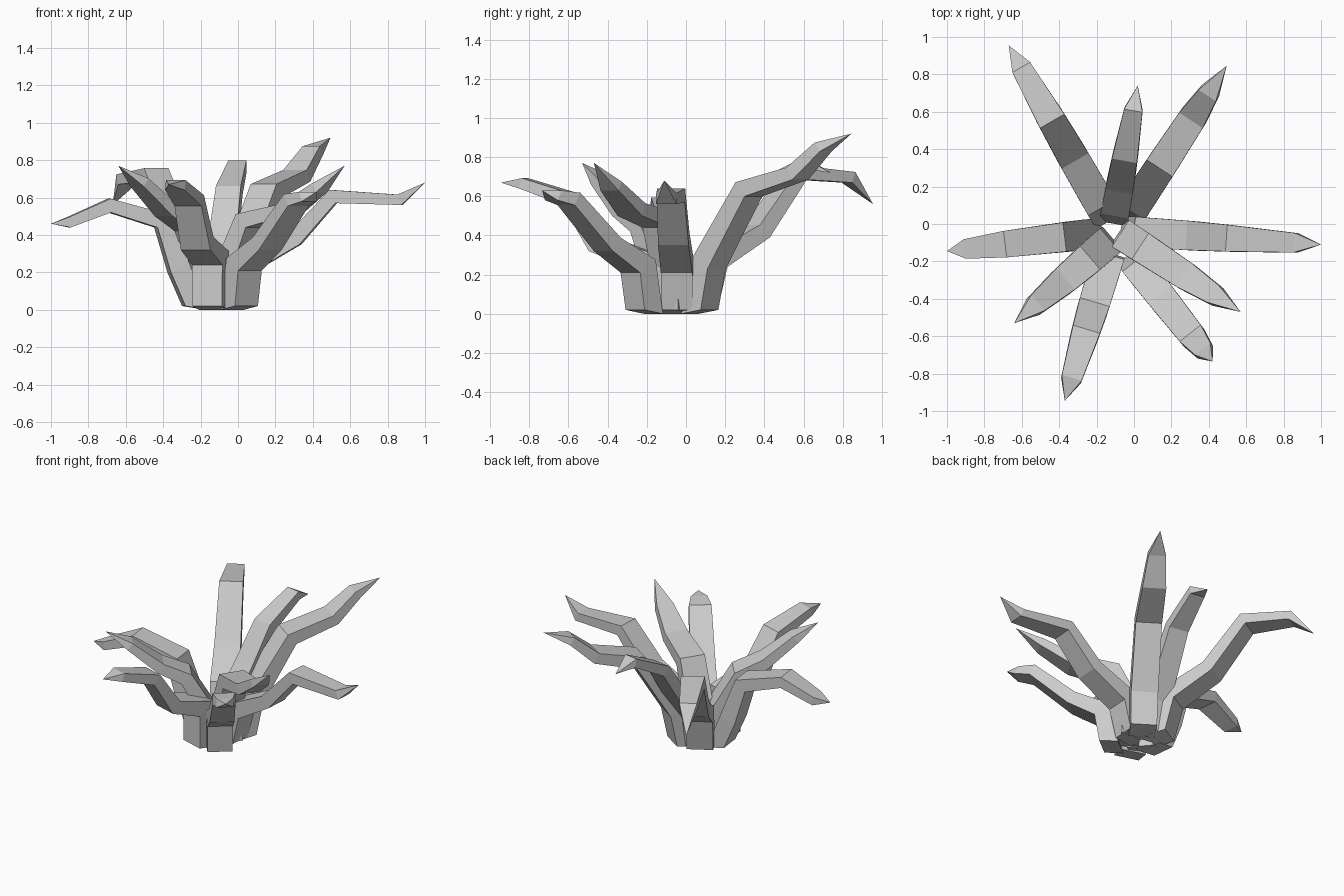
import bpy
from mathutils import Vector

cube = bpy.data.objects.get("Cube")
if cube:
    bpy.data.objects.remove(cube, do_unlink=True)

# Single pale grey material
grey = bpy.data.materials.new("pale_grey")
grey.use_nodes = True
colour = (0.6, 0.6, 0.6, 1)
grey.diffuse_color = colour
grey.node_tree.nodes["Principled BSDF"].inputs["Base Color"].default_value = colour

WIDTHS = (0.165, 0.17, 0.165, 0.15, 0.11)
DEPTHS = (0.12, 0.11, 0.085, 0.07, 0.055)


def leaf(name, base, tip, underside, scale=1.0):
    """Box-section leaf: underside lists (fraction from base to tip, height)."""
    start = Vector((base[0], base[1], 0))
    run = Vector((tip[0], tip[1], 0)) - start
    length = run.length
    out = run.normalized()
    side = Vector((-out.y, out.x, 0))
    path = [Vector((t * length, z)) for t, z in underside]
    ends = path + [Vector((length, tip[2]))]

    verts = []
    for i, p in enumerate(path):
        # Mitred offset from the underside to the upper surface
        ahead = (ends[i + 1] - p).normalized()
        behind = (p - path[i - 1]).normalized() if i else ahead
        tangent = (ahead + behind).normalized()
        normal = Vector((-tangent.y, tangent.x))
        miter = min(1.25, 1 / max(0.1, tangent.dot(ahead)))
        q = p + normal * DEPTHS[i] * miter
        if i == 0:
            q = p + Vector((-DEPTHS[0], -p.y))
        half = side * WIDTHS[i] * scale / 2
        low = start + out * p.x + Vector((0, 0, p.y))
        high = start + out * q.x + Vector((0, 0, q.y))
        verts += [low - half, low + half, high + half, high - half]

    # Side walls, base cap and pointed tip
    faces = [(0, 3, 2, 1)]
    for ring in range(len(path) - 1):
        a = ring * 4
        for k in range(4):
            n = (k + 1) % 4
            faces.append((a + k, a + n, a + 4 + n, a + 4 + k))
    last = len(verts) - 4
    verts.append(Vector(tip))
    faces += [(last + k, last + (k + 1) % 4, last + 4) for k in range(4)]

    mesh = bpy.data.meshes.new(name)
    mesh.from_pydata(verts, [], faces)
    mesh.materials.append(grey)
    mesh.update()
    obj = bpy.data.objects.new(name, mesh)
    bpy.context.collection.objects.link(obj)


# Leaves around the back
leaf("back_right_leaf", (-0.19, 0.12), (-0.67, 0.955, 0.56),
     [(0, 0.02), (0.06, 0.24), (0.32, 0.39), (0.55, 0.685), (0.84, 0.67)])
leaf("back_leaf", (-0.09, 0.12), (0.02, 0.74, 0.72),
     [(0, 0.02), (0.04, 0.22), (0.2, 0.38), (0.43, 0.61), (0.8, 0.74)], 0.9)
leaf("back_left_leaf", (0.02, 0.12), (0.495, 0.845, 0.92),
     [(0, 0.02), (0.05, 0.23), (0.31, 0.6), (0.64, 0.685), (0.82, 0.83)])

# Leaves at the sides
leaf("left_leaf", (0.05, -0.045), (1.0, -0.11, 0.68),
     [(0, 0.02), (0.05, 0.21), (0.3, 0.35), (0.5, 0.57), (0.87, 0.56)], 0.95)
leaf("right_leaf", (-0.29, -0.06), (-1.0, -0.145, 0.46),
     [(0, 0.02), (0.11, 0.2), (0.21, 0.44), (0.56, 0.52), (0.86, 0.44)], 0.95)

# Leaves around the front
leaf("front_left_upper_leaf", (0.02, -0.11), (0.57, -0.47, 0.77),
     [(0, 0.02), (0.0, 0.24), (0.12, 0.44), (0.49, 0.5), (0.78, 0.63)])
leaf("front_left_lower_leaf", (0.045, -0.26), (0.42, -0.735, 0.63),
     [(0, 0.02), (0.05, 0.21), (0.34, 0.32), (0.74, 0.555), (0.9, 0.58)], 0.95)
leaf("front_leaf", (-0.165, -0.27), (-0.37, -0.945, 0.67),
     [(0, 0.02), (0.0, 0.24), (0.3, 0.32), (0.5, 0.555), (0.84, 0.64)])
leaf("front_right_leaf", (-0.205, -0.155), (-0.64, -0.53, 0.77),
     [(0, 0.02), (0.01, 0.22), (0.18, 0.42), (0.44, 0.5), (0.77, 0.66)])
